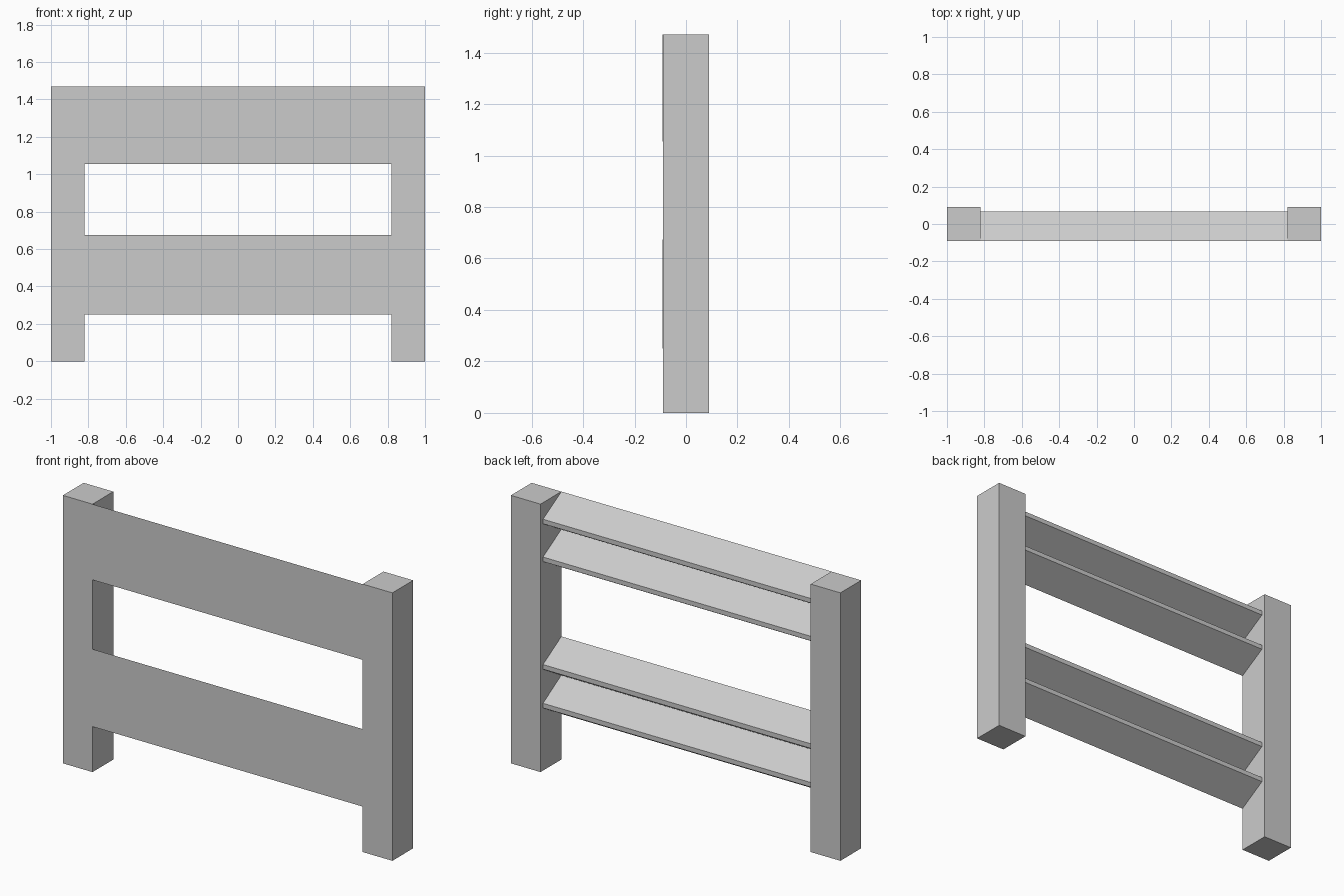
import bpy

if "Cube" in bpy.data.objects:
    bpy.data.objects.remove(bpy.data.objects["Cube"])

DEPTH = 0.09        # half depth of the posts
INNER = 0.82        # inner side of the posts
HEIGHT = 1.47
NOSE_Y = 0.068      # rear edge of the rail ridges


def make_mesh(name, verts, faces):
    mesh = bpy.data.meshes.new(name)
    mesh.from_pydata(verts, [], faces)
    obj = bpy.data.objects.new(name, mesh)
    bpy.context.collection.objects.link(obj)
    return obj


def extrude_x(name, profile, x0, x1):
    """Extrude a counter-clockwise (y, z) profile along x."""
    n = len(profile)
    verts = [(x, y, z) for x in (x0, x1) for y, z in profile]
    sides = [(i, (i + 1) % n, n + (i + 1) % n, n + i)[::-1] for i in range(n)]
    return make_mesh(name, verts, sides + [tuple(reversed(range(n))), tuple(range(n, 2 * n))])


# Square end posts
post = [(-DEPTH, 0), (DEPTH, 0), (DEPTH, HEIGHT), (-DEPTH, HEIGHT)]
extrude_x("left_post", post, -1, -INNER)
extrude_x("right_post", post, INNER, 1)


# Rails: flat front, two blunt horizontal ridges at the back
def rail(name, bottom, top):
    pitch = (top - bottom) / 2
    front = -DEPTH - 0.001
    profile = [(front, bottom)]
    for k in range(2):
        z = bottom + k * pitch
        profile += [(NOSE_Y, z + pitch * 0.44), (NOSE_Y, z + pitch * 0.56), (front + 0.002, z + pitch)]
    profile[-1] = (front, top)
    extrude_x(name, profile, -INNER, INNER)


rail("lower_rail", 0.25, 0.675)
rail("upper_rail", 1.055, HEIGHT)
